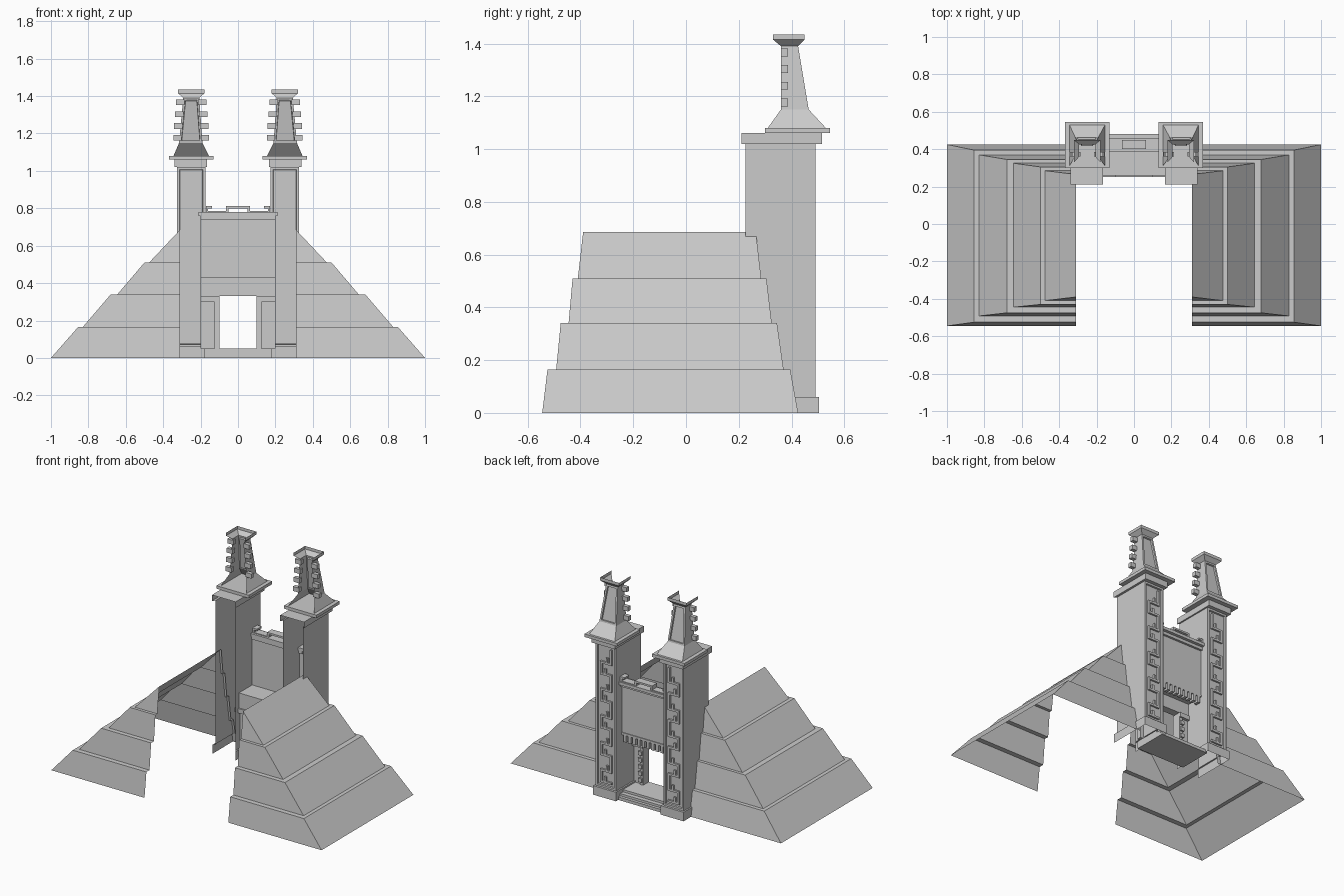
import bpy, bmesh

if "Cube" in bpy.data.objects:
    bpy.data.objects.remove(bpy.data.objects["Cube"])

FRONT, OUTER, BACK, INNER = 0, 1, 2, 3


def finish(bm, name, mirror):
    me = bpy.data.meshes.new(name)
    bm.to_mesh(me)
    bm.free()
    ob = bpy.data.objects.new(name, me)
    bpy.context.collection.objects.link(ob)
    if mirror:
        ob.modifiers.new("Mirror", 'MIRROR')
    return ob


def loft(name, sections, skip=(), top=False, bottom=False, panel=None, mirror=True):
    """Stack rectangular sections (x0, x1, y0, y1, z); panel = (level, width, depth) recess at the back."""
    bm = bmesh.new()
    rings = [[bm.verts.new(p) for p in ((x0, y0, z), (x1, y0, z), (x1, y1, z), (x0, y1, z))]
             for x0, x1, y0, y1, z in sections]
    recess = None
    for i, (a, b) in enumerate(zip(rings, rings[1:])):
        for s in range(4):
            if s in skip:
                continue
            t = (s + 1) % 4
            f = bm.faces.new((a[s], a[t], b[t], b[s]))
            if panel and s == BACK and panel[0] == i:
                recess = f
    if top:
        bm.faces.new(rings[-1])
    if bottom:
        bm.faces.new(rings[0][::-1])
    bm.normal_update()
    if recess:
        w, d = panel[1:]
        bmesh.ops.inset_individual(bm, faces=[recess], thickness=w, depth=0)
        bmesh.ops.inset_individual(bm, faces=[recess], thickness=0.002, depth=-d)
    bmesh.ops.remove_doubles(bm, verts=bm.verts, dist=1e-5)
    return finish(bm, name, mirror)


def boxes(name, items, mirror=True):
    """One object from several boxes (x0, x1, y0, y1, z0, z1)."""
    bm = bmesh.new()
    for x0, x1, y0, y1, z0, z1 in items:
        vs = bmesh.ops.create_cube(bm, size=1)['verts']
        for v in vs:
            v.co = (x0 + (v.co.x + .5) * (x1 - x0),
                    y0 + (v.co.y + .5) * (y1 - y0),
                    z0 + (v.co.z + .5) * (z1 - z0))
    return finish(bm, name, mirror)


# Stepped wings: hollow, open underneath and towards the gate
steps = [(1.0, -.545, .425, 0), (.855, -.525, .395, .165),
         (.83, -.492, .37, .165), (.68, -.475, .345, .34),
         (.645, -.445, .325, .34), (.50, -.43, .305, .51),
         (.475, -.41, .285, .51), (.31, -.39, .265, .685)]
loft("stepped_wing", [(.31, x, y0, y1, z) for x, y0, y1, z in steps], skip=(INNER,))

# Towers: plinth, shaft with recessed panel, cornice, open at the front
loft("tower", [(.165, .335, .21, .505, 0), (.165, .335, .21, .505, .06),
               (.175, .325, .225, .49, .06), (.175, .325, .225, .49, 1.02),
               (.165, .34, .21, .515, 1.02), (.165, .34, .21, .515, 1.06)],
     skip=(FRONT,), top=True, panel=(2, .018, .012))
loft("spire_plate", [(.13, .37, .30, .545, 1.06), (.13, .37, .30, .545, 1.08)],
     top=True, bottom=True)

# Key pattern in the tower panels
L, R, t, M = .208, .292, .014, .25
bars = []
pitch, z = .18, .09
for i in range(5):
    a, h = z + i * pitch, pitch / 2
    bars += [(L, R, a, a + t), (R - t, R, a + t, a + h),
             (L, R - t, a + h - t, a + h), (L, L + t, a + h, a + pitch),
             (M - t, M, a + h, a + h + .03), (M, M + t, a + t, a + t + .03)]
boxes("key_pattern", [(x0, x1, .474, .49, z0, z1) for x0, x1, z0, z1 in bars])

# Flared spires with crown, open at the front and the top
loft("spire", [(.155, .345, .31, .53, 1.08), (.19, .315, .36, .465, 1.15),
               (.207, .293, .36, .425, 1.39), (.18, .32, .33, .45, 1.415),
               (.18, .32, .33, .45, 1.435)],
     skip=(FRONT,), panel=(1, .017, .01))

# Studs up both sides of each spire
studs = []
for k in range(4):
    z = 1.162 + k * .063
    w = .064 - k * .005
    studs += [(.25 + w - .012, .25 + w + .032, .36, .386, z, z + .03),
              (.25 - w - .032, .25 - w + .012, .36, .386, z, z + .03)]
boxes("spire_studs", studs)

# Gate threshold steps
boxes("gate_steps", [(-.18, .18, .25, .48, 0, .02), (-.18, .18, .25, .46, .02, .035),
                     (-.18, .18, .25, .43, .035, .05)], mirror=False)

# Door wall with lintel, jambs and notched pilasters
boxes("door_wall", [(.10, .20, .27, .30, .05, .33)])
boxes("door_lintel", [(-.20, .20, .26, .31, .33, .43)], mirror=False)
boxes("door_jamb", [(.10, .125, .25, .31, .05, .30), (.10, .20, .25, .32, .30, .33)])
boxes("jamb_notches", [(.105, .13, .31, .322, .07 + k * .045, .095 + k * .045) for k in range(5)])

# Upper gate panel, soffit and dentils
boxes("gate_panel", [(-.20, .20, .40, .425, .43, .74)], mirror=False)
boxes("gate_soffit", [(-.20, .20, .30, .43, .415, .43)], mirror=False)
boxes("dentils", [(-.165 + k * .034, -.145 + k * .034, .395, .43, .37, .415) for k in range(10)],
      mirror=False)

# Gate cornice and the small crest frames on it
boxes("gate_cornice", [(-.20, .20, .39, .44, .74, .76), (-.21, .21, .385, .46, .76, .78)],
      mirror=False)
boxes("gate_crest", [(0, .065, .40, .45, .80, .812), (.052, .065, .40, .45, .78, .80),
                     (.14, .172, .40, .45, .80, .812), (.16, .172, .40, .45, .78, .80),
                     (.065, .16, .40, .45, .78, .785)])
